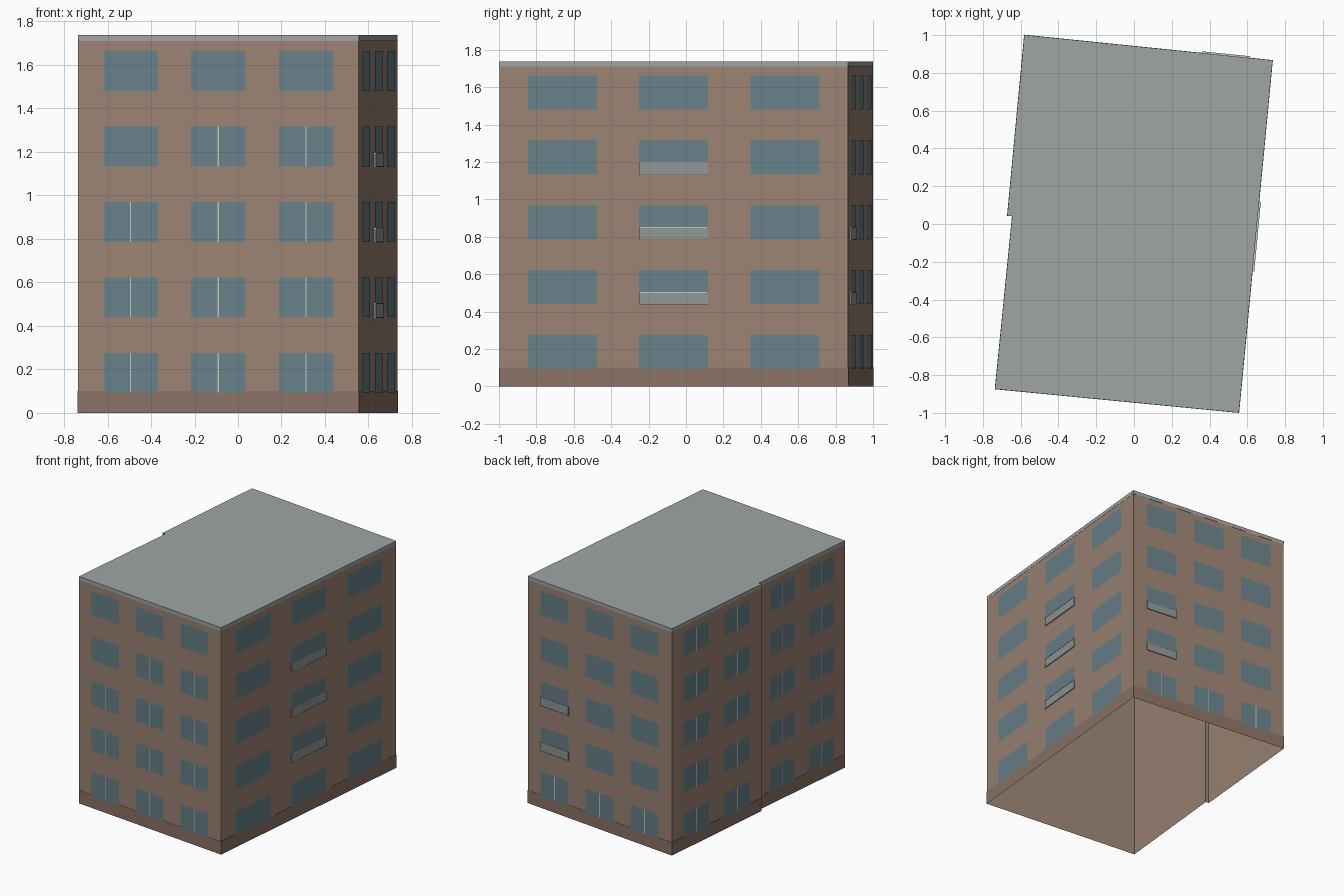
import bpy, bmesh
from mathutils import Vector

if "Cube" in bpy.data.objects:
    bpy.data.objects.remove(bpy.data.objects["Cube"])

# Footprint, counter-clockwise from the front left corner, with the step on the left side
FOOT = [Vector(p) for p in [(-0.735, -0.873), (0.555, -0.998), (0.733, 0.866),
                            (-0.580, 1.000), (-0.670, 0.045), (-0.644, 0.0425)]]
WALL_TOP, ROOF_TOP = 1.71, 1.738
FLOOR, SILL, WIN_H = 0.3468, 0.093, 0.183
MARGIN, FILL = 0.04, 0.62


def material(name, rgb):
    m = bpy.data.materials.new(name)
    m.diffuse_color = (*rgb, 1)
    m.use_nodes = True
    m.node_tree.nodes["Principled BSDF"].inputs["Base Color"].default_value = m.diffuse_color
    return m


WALL = material("wall", (0.33, 0.23, 0.175))
PLINTH = material("plinth", (0.26, 0.17, 0.135))
GLASS = material("glass", (0.14, 0.22, 0.25))
ROOF = material("roof", (0.34, 0.38, 0.36))
PANEL = material("balcony_panel", (0.27, 0.31, 0.30))
TRIM = material("trim", (0.55, 0.56, 0.53))


def finish(bm, name, mat):
    me = bpy.data.meshes.new(name)
    bm.to_mesh(me)
    bm.free()
    me.materials.append(mat)
    ob = bpy.data.objects.new(name, me)
    bpy.context.collection.objects.link(ob)


def edge_axes(i):
    a, b = FOOT[i % len(FOOT)], FOOT[(i + 1) % len(FOOT)]
    d = (b - a).normalized()
    return a, d, Vector((d.y, -d.x)), (b - a).length


def offset(dist):
    out = []
    for i, p in enumerate(FOOT):
        n1, n2 = edge_axes(i - 1)[2], edge_axes(i)[2]
        out.append(p + (n1 + n2) / (1 + n1.dot(n2)) * dist)
    return out


def ring(bm, pts, z):
    return [bm.verts.new((p.x, p.y, z)) for p in pts]


def bridge(bm, low, high):
    n = len(low)
    for i in range(n):
        j = (i + 1) % n
        bm.faces.new((low[i], low[j], high[j], high[i]))


# Walls, open underneath
bm = bmesh.new()
bridge(bm, ring(bm, FOOT, 0), ring(bm, FOOT, WALL_TOP))
finish(bm, "walls", WALL)

# Plinth band with a tiny ledge
bm = bmesh.new()
low, high = ring(bm, offset(0.002), 0), ring(bm, offset(0.002), 0.1)
bridge(bm, low, high)
bridge(bm, high, ring(bm, FOOT, 0.1))
finish(bm, "plinth", PLINTH)

# Flat roof with its edge band
bm = bmesh.new()
low, high = ring(bm, offset(0.001), WALL_TOP), ring(bm, offset(0.001), ROOF_TOP)
bridge(bm, low, high)
bm.faces.new(high)
finish(bm, "roof", ROOF)

# Facade parts are collected into one mesh per kind
parts = {k: bmesh.new() for k in ("windows", "mullions", "balcony_panels", "balcony_rails")}


def point(wall, u, out, z):
    a, d, n, _ = edge_axes(wall)
    p = a + d * u + n * out
    return (p.x, p.y, z)


def pane(kind, wall, u0, u1, z0, z1, out):
    bm = parts[kind]
    bm.faces.new([bm.verts.new(point(wall, u, out, z))
                  for u, z in ((u0, z0), (u1, z0), (u1, z1), (u0, z1))])


def box(kind, wall, u0, u1, z0, z1, out):
    bm = parts[kind]
    corners = ((u0, 0), (u0, out), (u1, out), (u1, 0))
    low, high = ([bm.verts.new(point(wall, u, o, z)) for u, o in corners] for z in (z0, z1))
    bridge(bm, low[::-1], high[::-1])
    bm.faces.new(low)
    bm.faces.new(high[::-1])
    bmesh.ops.recalc_face_normals(bm, faces=bm.faces[-6:])


def facade(wall, bays, mullions, balconies):
    length = edge_axes(wall)[3]
    pitch = (length - 2 * MARGIN) / bays
    half = pitch * FILL / 2
    for floor in range(5):
        z = SILL + floor * FLOOR
        for bay in range(bays):
            c = MARGIN + pitch * (bay + 0.5)
            u0, u1 = c - half, c + half
            pane("windows", wall, u0, u1, z, z + WIN_H, 0.003)
            if mullions(floor, bay):
                pane("mullions", wall, c - 0.003, c + 0.003, z, z + WIN_H, 0.004)
            if (floor, bay) in balconies:
                box("balcony_panels", wall, u0, u1, z, z + 0.06, 0.008)
                for rz in (z - 0.003, z + 0.06):
                    box("balcony_rails", wall, u0, u1, rz, rz + 0.005, 0.010)


# Front, right, back, and the two left side stretches
facade(0, 3, lambda f, b: f < 3 or (f == 3 and b > 0), ())
facade(1, 3, lambda f, b: False, {(1, 1), (2, 1), (3, 1)})
facade(2, 3, lambda f, b: f == 0, {(1, 0), (2, 0)})
facade(3, 2, lambda f, b: True, ())
facade(5, 2, lambda f, b: True, ())

for kind, mat in zip(parts, (GLASS, TRIM, PANEL, TRIM)):
    finish(parts[kind], kind, mat)
